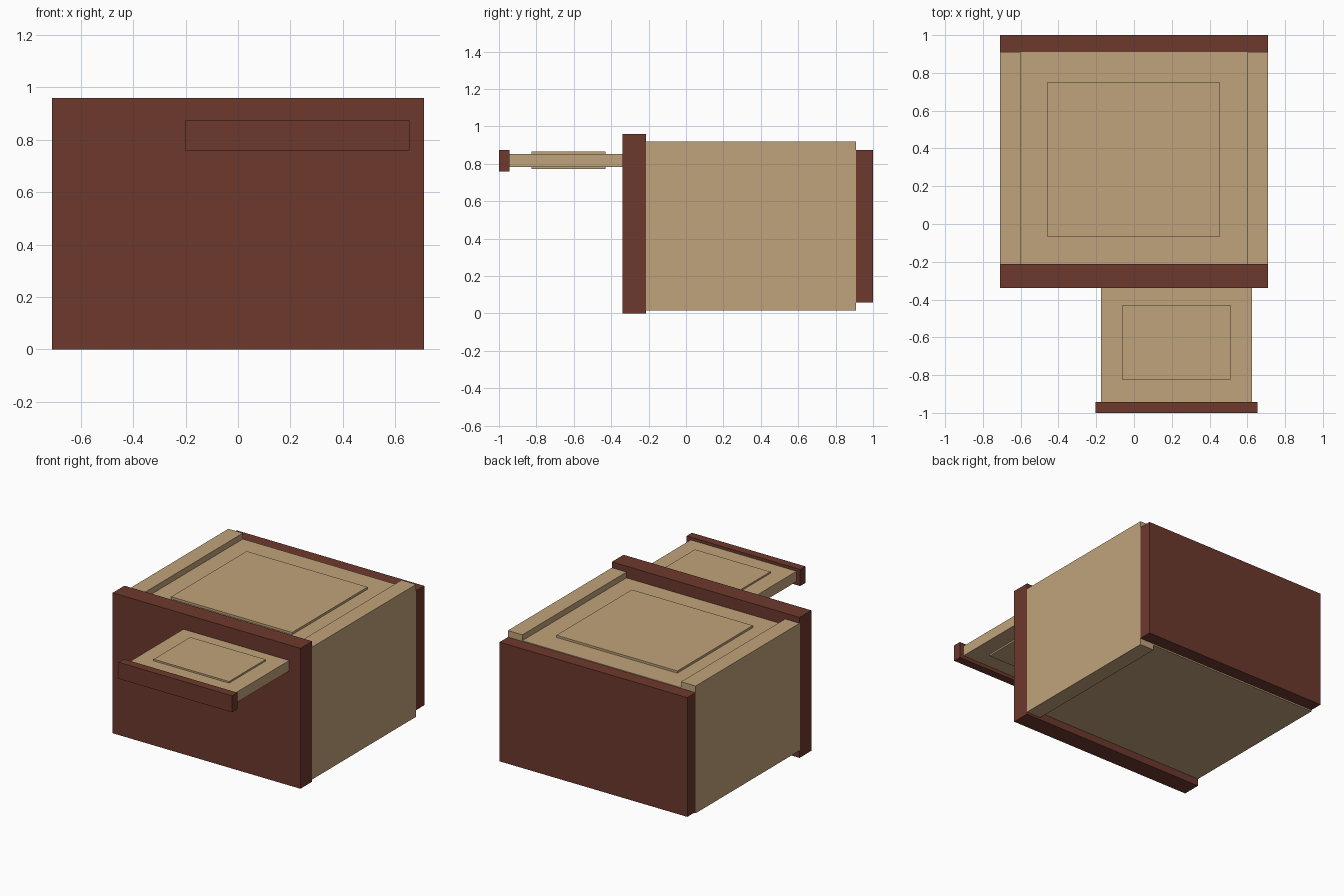
import bpy

if "Cube" in bpy.data.objects:
    bpy.data.objects.remove(bpy.data.objects["Cube"])


def material(name, rgb):
    m = bpy.data.materials.new(name)
    m.diffuse_color = (*rgb, 1)
    m.use_nodes = True
    m.node_tree.nodes["Principled BSDF"].inputs["Base Color"].default_value = m.diffuse_color
    return m


BROWN = material("dark_red_wood", (0.153, 0.041, 0.026))
TAN = material("pale_wood", (0.53, 0.37, 0.197))


def box(name, x, y, z, mat):
    """Flat-sided box given by its (min, max) on each axis."""
    v = [(a, b, c) for a in x for b in y for c in z]
    f = [(0, 1, 3, 2), (4, 6, 7, 5), (0, 4, 5, 1),
         (2, 3, 7, 6), (0, 2, 6, 4), (1, 5, 7, 3)]
    me = bpy.data.meshes.new(name)
    me.from_pydata(v, [], f)
    me.materials.append(mat)
    ob = bpy.data.objects.new(name, me)
    bpy.context.collection.objects.link(ob)
    return ob


# Main body: core between two taller side slabs
body_y = (-0.215, 0.91)
box("body_core", (-0.6, 0.6), body_y, (0.05, 0.88), TAN)
box("left_side", (-0.71, -0.6), body_y, (0.05, 0.92), TAN)
box("right_side", (0.6, 0.71), body_y, (0.015, 0.92), TAN)
box("top_raised_panel", (-0.46, 0.455), (-0.065, 0.75), (0.87, 0.895), TAN)

# Front and back boards
box("front_board", (-0.71, 0.71), (-0.34, -0.213), (0, 0.96), BROWN)
box("back_board", (-0.71, 0.71), (0.91, 1.0), (0.06, 0.875), BROWN)

# Pulled-out tray with raised panels above and below
box("tray", (-0.175, 0.625), (-0.945, -0.335), (0.783, 0.854), TAN)
box("tray_raised_panel", (-0.06, 0.51), (-0.825, -0.43), (0.772, 0.865), TAN)
box("tray_front", (-0.203, 0.655), (-1.0, -0.943), (0.76, 0.873), BROWN)
